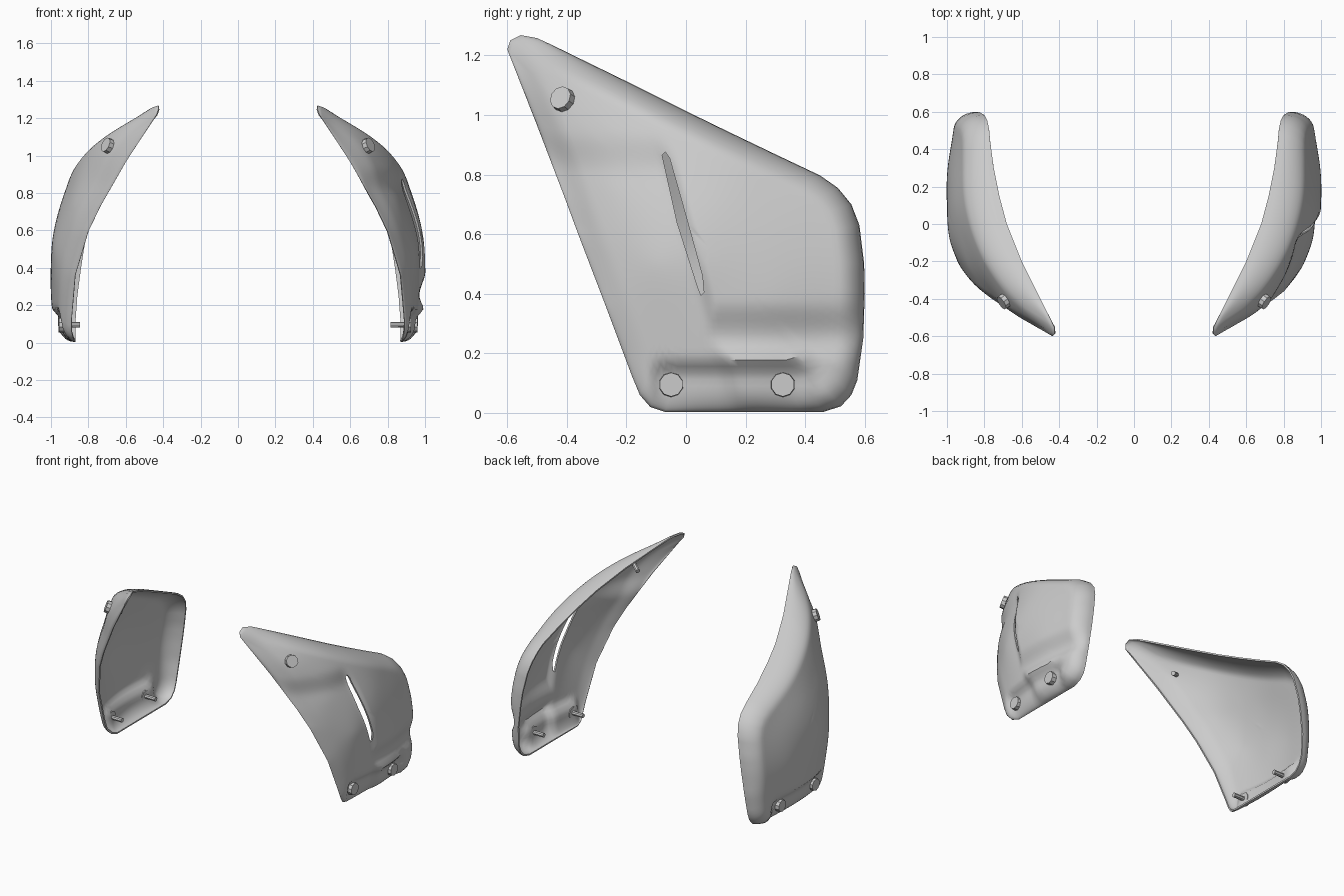
import bpy, bmesh, math
from mathutils import Vector

if "Cube" in bpy.data.objects:
    bpy.data.objects.remove(bpy.data.objects["Cube"])

# Panel rim (y, z, x), running round the side silhouette
RIM = [(-.60, 1.22, .435), (-.59, 1.25, .425), (-.555, 1.268, .425), (-.50, 1.258, .45),
       (-.45, 1.235, .475), (-.2, 1.113, .6), (0, 1.013, .68), (.15, .94, .72), (.3, .868, .75),
       (.45, .797, .77), (.51, .755, .775), (.555, .70, .785), (.582, .63, .80), (.598, .5, .825),
       (.6, .4, .84), (.595, .25, .86), (.575, .11, .87), (.555, .06, .87), (.52, .022, .87),
       (.46, .003, .87), (-.07, .003, .87), (-.12, .02, .88), (-.155, .06, .89), (-.18, .12, .89),
       (-.27, .36, .87), (-.36, .595, .80), (-.41, .73, .735), (-.5, .965, .6)]
# Points on the outer face (y, z, x)
FACE = [(-.54, 1.2, .51), (-.41, 1.05, .69), (-.2, 1.02, .80), (0, .92, .88), (.3, .78, .915),
        (.5, .7, .91), (-.42, .85, .74), (-.25, .75, .875), (-.1, .8, .905), (-.26, .5, .91),
        (-.1, .5, .98), (.1, .7, .96), (.1, .4, 1.0), (.3, .4, .995), (.3, .6, .965),
        (.52, .4, .96), (.52, .2, .96), (.1, .2, .995), (.3, .2, .99), (-.1, .2, .965),
        (0, .05, .975), (.4, .05, .965)]
SLOT = [(-.08, .865), (-.07, .876), (-.055, .855), (0, .66), (.055, .46), (.06, .405),
        (.05, .395), (.04, .42), (-.03, .64)]


def kernel(a, b):
    r2 = (a[0] - b[0]) ** 2 + (a[1] - b[1]) ** 2
    return r2 * math.log(r2) if r2 > 1e-12 else 0


def solve(m):
    n = len(m)
    for i in range(n):
        p = max(range(i, n), key=lambda r: abs(m[r][i]))
        m[i], m[p] = m[p], m[i]
        for r in range(n):
            if r != i:
                f = m[r][i] / m[i][i]
                m[r] = [a - f * b for a, b in zip(m[r], m[i])]
    return [m[i][n] / m[i][i] for i in range(n)]


# Thin-plate fit of the outer face
rows = [[kernel(a, b) for b in FACE] + [1, a[0], a[1], a[2]] for a in FACE]
for k in range(3):
    rows.append([(1, p[0], p[1])[k] for p in FACE] + [0, 0, 0, 0])
WT = solve(rows)


def step(a, b, v):
    t = min(1, max(0, (v - a) / (b - a)))
    return t * t * (3 - 2 * t)


def face_x(y, z, side):
    n = len(FACE)
    x = sum(w * kernel((y, z), p) for w, p in zip(WT, FACE)) + WT[n] + WT[n + 1] * y + WT[n + 2] * z
    # recessed strip behind the lower bolts
    x -= .04 * (1 - step(.12, .19, z)) * step(-.14, -.07, y) * (1 - step(.38, .46, y))
    # the slotted side has a raised area behind the slot
    if side > 0:
        front = 1 - step(-.03, .04, y - (-.07 + (.87 - z) * .277))
        low = 1 - step(.26, .38, z)
        x -= .03 * max(front * (1 - step(.8, .95, z)), low * step(.17, .25, z))
    return x


# Evenly subdivided rim
rim = []
for i, a in enumerate(RIM):
    a, b = Vector(a), Vector(RIM[(i + 1) % len(RIM)])
    n = max(1, round((b - a).length / .035))
    rim += [a.lerp(b, j / n) for j in range(n)]


def edge_dist(y, z):
    best = 9
    p = Vector((y, z))
    for i, a in enumerate(RIM):
        a, b = Vector(a[:2]), Vector(RIM[(i + 1) % len(RIM)][:2])
        t = min(1, max(0, (p - a).dot(b - a) / (b - a).length_squared))
        best = min(best, (a.lerp(b, t) - p).length)
    return best


def new_object(name, bm):
    me = bpy.data.meshes.new(name)
    bm.to_mesh(me)
    bm.free()
    ob = bpy.data.objects.new(name, me)
    bpy.context.collection.objects.link(ob)
    return ob


def activate(ob):
    bpy.ops.object.select_all(action='DESELECT')
    ob.select_set(True)
    bpy.context.view_layer.objects.active = ob


def make_panel(name, side):
    bm = bmesh.new()
    cy, cz = .08, .55
    scales = [1, .995, .985, .97, .95, .925, .9, .87] + [.84 - .04 * i for i in range(20)]
    rings = []
    for k in scales:
        ring = []
        for p in rim:
            y, z = cy + (p.x - cy) * k, cz + (p.y - cz) * k
            d = min(1, edge_dist(y, z) / .085)
            t = math.sqrt(max(0, 1 - (1 - d) ** 2))
            x = p.z + (face_x(y, z, side) - p.z) * t
            ring.append(bm.verts.new((side * x, y, z)))
        rings.append(ring)
    n = len(rim)
    for a, b in zip(rings, rings[1:]):
        for i in range(n):
            bm.faces.new((a[i], a[(i + 1) % n], b[(i + 1) % n], b[i]))
    mid = bm.verts.new((side * face_x(cy, cz, side), cy, cz))
    for i in range(n):
        bm.faces.new((rings[-1][i], rings[-1][(i + 1) % n], mid))
    bm.normal_update()
    if sum(f.normal.x * f.calc_area() for f in bm.faces) * side < 0:
        bmesh.ops.reverse_faces(bm, faces=bm.faces[:])
    ob = new_object(name, bm)
    m = ob.modifiers.new("thickness", 'SOLIDIFY')
    m.thickness, m.offset = .01, -1
    activate(ob)
    bpy.ops.object.modifier_apply(modifier=m.name)
    return ob


def cut_slot(ob):
    bm = bmesh.new()
    f = bm.faces.new([bm.verts.new((.7, y, z)) for y, z in SLOT])
    ext = bmesh.ops.extrude_face_region(bm, geom=[f])
    bmesh.ops.translate(bm, vec=(.5, 0, 0), verts=[v for v in ext['geom'] if isinstance(v, bmesh.types.BMVert)])
    bmesh.ops.recalc_face_normals(bm, faces=bm.faces[:])
    cutter = new_object("slot_cutter", bm)
    cutter.hide_render = True
    m = ob.modifiers.new("slot", 'BOOLEAN')
    m.object, m.operation, m.solver = cutter, 'DIFFERENCE', 'EXACT'
    activate(ob)
    bpy.ops.object.modifier_apply(modifier=m.name)
    bpy.data.objects.remove(cutter)


def make_bolt(name, side, y, z, tilt):
    x, e = face_x(y, z, side), .04
    nrm = Vector((1, 0, 0))
    if tilt:
        nrm = Vector((1, (face_x(y - e, z, side) - face_x(y + e, z, side)) / (2 * e),
                      (face_x(y, z - e, side) - face_x(y, z + e, side)) / (2 * e))).normalized()
    nrm.x *= side
    rot = nrm.to_track_quat('Z', 'Y').to_matrix().to_4x4()
    bm = bmesh.new()
    # head, then shank
    for r, lo, hi, seg in ((.042, -.008, .024, 10), (.015, -.085, 0, 8)):
        res = bmesh.ops.create_cone(bm, cap_ends=True, segments=seg, radius1=r, radius2=r * .95, depth=hi - lo)
        bmesh.ops.translate(bm, verts=res['verts'], vec=(0, 0, (hi + lo) / 2))
    bmesh.ops.transform(bm, matrix=rot, verts=bm.verts[:])
    bmesh.ops.translate(bm, verts=bm.verts[:], vec=(side * x, y, z))
    return new_object(name, bm)


for label, side in (("right", 1), ("left", -1)):
    panel = make_panel(label + "_side_panel", side)
    if side > 0:
        cut_slot(panel)
    activate(panel)
    bpy.ops.object.shade_smooth_by_angle(angle=math.radians(40))
    make_bolt(label + "_upper_bolt", side, -.41, 1.05, True)
    make_bolt(label + "_lower_front_bolt", side, -.05, .095, False)
    make_bolt(label + "_lower_rear_bolt", side, .325, .095, False)
